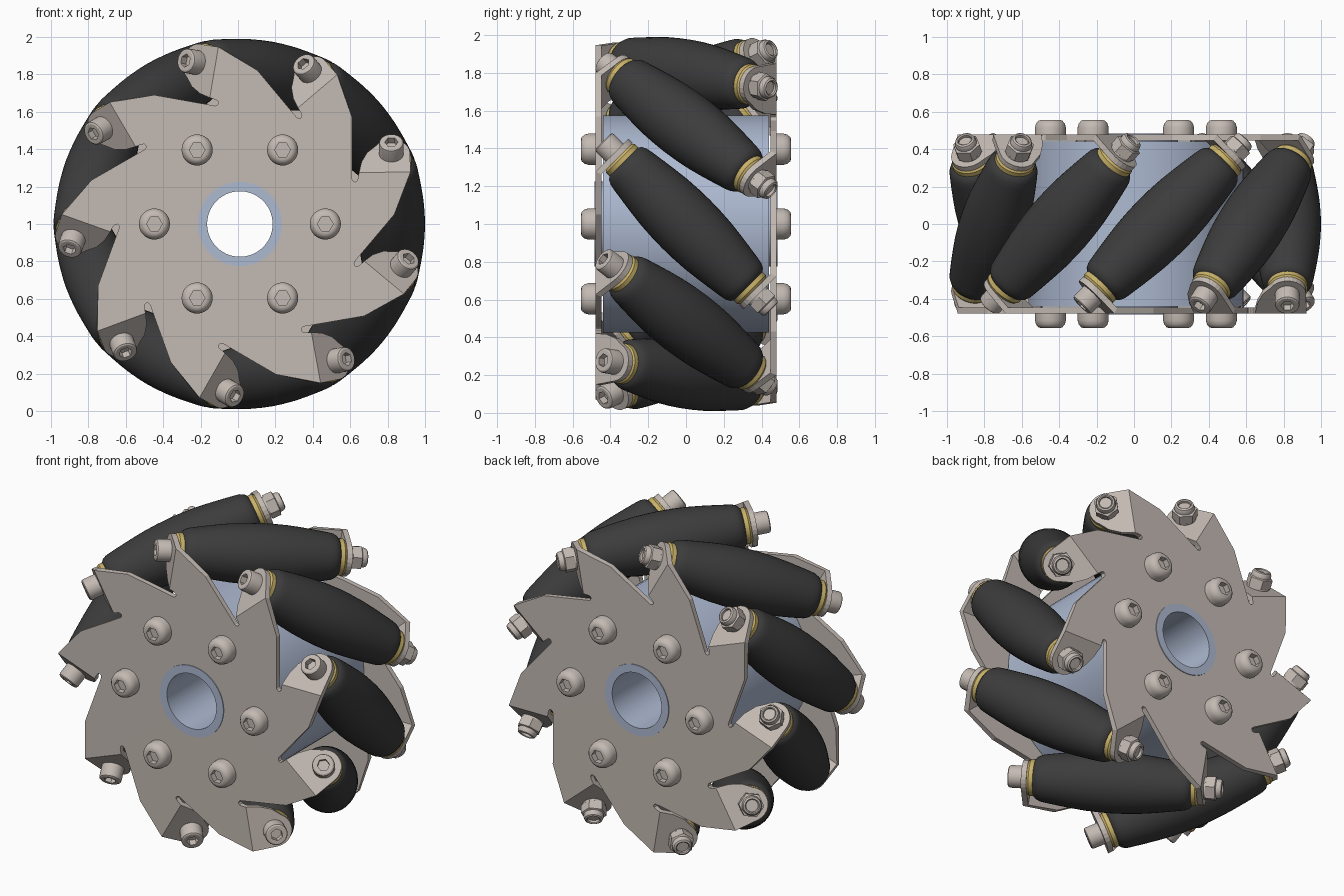
import bpy, bmesh
from math import sin, cos, pi, radians
from mathutils import Matrix, Vector

cube = bpy.data.objects.get("Cube")
if cube:
    bpy.data.objects.remove(cube, do_unlink=True)

ROLLERS = 9
STEP = 2 * pi / ROLLERS
WHEEL = Matrix.Translation((0.01, 0, 1))


def material(name, rgb):
    m = bpy.data.materials.new(name)
    m.use_nodes = True
    m.diffuse_color = (*rgb, 1)
    m.node_tree.nodes["Principled BSDF"].inputs["Base Color"].default_value = (*rgb, 1)
    return m


steel = material("warm steel", (0.55, 0.49, 0.45))
blue = material("pale blue metal", (0.42, 0.49, 0.64))
rubber = material("black rubber", (0.045, 0.045, 0.045))
brass = material("brass", (0.58, 0.44, 0.14))


def finish(bm, name, mat, smooth=True):
    bmesh.ops.remove_doubles(bm, verts=bm.verts, dist=0.0005)
    bmesh.ops.recalc_face_normals(bm, faces=bm.faces)
    mesh = bpy.data.meshes.new(name)
    bm.to_mesh(mesh)
    bm.free()
    mesh.materials.append(mat)
    if smooth:
        mesh.shade_smooth()
        mesh.set_sharp_from_angle(angle=radians(32))
    return mesh


def lathe(name, mat, profile, segs=36, closed=False):
    """Revolve (radius, height) points about z; a third item makes a hexagon."""
    bm = bmesh.new()
    rings = []
    for p in profile:
        ring = []
        for i in range(segs):
            a = 2 * pi * i / segs
            r = p[0]
            if len(p) > 2:
                r *= cos(pi / 6) / cos(a % (pi / 3) - pi / 6)
            ring.append(bm.verts.new((r * cos(a), r * sin(a), p[1])))
        rings.append(ring)
    pairs = list(zip(rings, rings[1:]))
    if closed:
        pairs.append((rings[-1], rings[0]))
    for lo, hi in pairs:
        for i in range(segs):
            j = (i + 1) % segs
            bm.faces.new((lo[i], lo[j], hi[j], hi[i]))
    return finish(bm, name, mat)


def place(name, mesh, matrix):
    ob = bpy.data.objects.new(name, mesh)
    bpy.context.collection.objects.link(ob)
    ob.matrix_world = WHEEL @ matrix
    return ob


def turn(angle):
    return Matrix.Rotation(-angle, 4, 'Y')


def tilt(degrees):
    return Matrix.Rotation(radians(degrees), 4, 'X')


# Side plate: nine hooked arms, each with a tab folded square to its roller
FOLD, PLATE_Y = 0.27, -0.463


def plate_mesh():
    bm = bmesh.new()

    def face(points, angle):
        verts = []
        for x, z in points:
            y = PLATE_Y + max(0, z - FOLD)
            verts.append(bm.verts.new(turn(angle) @ Vector((x, y, z))))
        bm.faces.new(verts)

    def back_step(x, z):
        return (x * cos(STEP) + z * sin(STEP), z * cos(STEP) - x * sin(STEP))

    slot_near = [(0.615, 0.225), (0.626, 0.23), (0.632, 0.245), (0.637, FOLD)]
    slot_far = [back_step(*p) for p in
                [(0.60, 0.57), (0.599, 0.24), (0.605, 0.23), (0.615, 0.225)]]
    hole = [(0.2 * cos(a), 0.2 * sin(a))
            for a in [radians(-19.9) + STEP * i / 6 for i in range(7)]]
    arm = slot_near + [(0.912, FOLD)] + slot_far + hole
    tip = [(0.81 + 0.1 * cos(a), 0.368 + 0.072 * sin(a))
           for a in [radians(150 - 15 * i) for i in range(11)]]
    tab = [(0.637, FOLD), (0.65, 0.32), (0.68, 0.37)] + tip + [(0.912, FOLD)]
    for k in range(ROLLERS):
        face(arm, k * STEP)
        face(tab, k * STEP)
    return finish(bm, "side_plate", steel, smooth=False)


plate = plate_mesh()
for side, angle in (("front", 0), ("back", 180)):
    ob = place(side + "_plate", plate, tilt(angle))
    mod = ob.modifiers.new("thickness", 'SOLIDIFY')
    mod.thickness = 0.032
    mod.offset = 0
    mod.use_even_offset = True

# Hub drum with a bored boss
half = [(0.175, 0.484), (0.225, 0.484), (0.225, 0.44), (0.575, 0.44)]
hub = lathe("hub", blue, half + [(r, -h) for r, h in reversed(half)], 72, True)
place("hub", hub, tilt(90))

# Hub bolts: button heads with hex sockets on both faces
button = lathe("hub_bolt", steel, [
    (0, 0.46), (0.083, 0.46), (0.083, 0.515), (0.077, 0.537), (0.064, 0.552),
    (0.05, 0.557), (0.042, 0.557, True), (0.042, 0.52, True), (0, 0.52)])
for i in range(6):
    for side, angle in (("front", 90), ("back", -90)):
        place(f"{side}_hub_bolt", button,
              turn(i * pi / 3) @ Matrix.Translation((0.457, 0, 0)) @ tilt(angle))

# Barrel roller and its fittings, all along the roller axis
barrel = [(0.18, 0), (0.178, 0.08), (0.173, 0.16), (0.164, 0.24), (0.153, 0.32),
          (0.141, 0.4), (0.135, 0.43), (0.124, 0.452), (0.108, 0.465),
          (0.09, 0.47), (0, 0.47)]
roller = lathe("roller", rubber,
               [(r, -h) for r, h in reversed(barrel)] + barrel[1:], 40)
bush = lathe("bushing", brass, [(0, 0.46), (0.108, 0.46), (0.108, 0.49),
                                (0.095, 0.506), (0, 0.506)])
cap_screw = lathe("cap_screw", steel, [
    (0, 0.5), (0.066, 0.5), (0.066, 0.605), (0.063, 0.615), (0.055, 0.62),
    (0.042, 0.62), (0.036, 0.62, True), (0.036, 0.58, True), (0, 0.58)])
lock_nut = lathe("lock_nut", steel, [
    (0, 0.5), (0.066, 0.5), (0.066, 0.545), (0.075, 0.545, True),
    (0.075, 0.6, True), (0.058, 0.605), (0.058, 0.62), (0.052, 0.635),
    (0.042, 0.64), (0.036, 0.635), (0.036, 0.62), (0, 0.62)])
for k in range(ROLLERS):
    seat = turn(k * STEP) @ Matrix.Translation((0.81, 0, 0))
    place("roller", roller, seat @ tilt(45))
    for side, angle, fixing in (("front", 45, cap_screw), ("back", 225, lock_nut)):
        place(f"{side}_bushing", bush, seat @ tilt(angle))
        place(f"{side}_{fixing.name}", fixing, seat @ tilt(angle))
